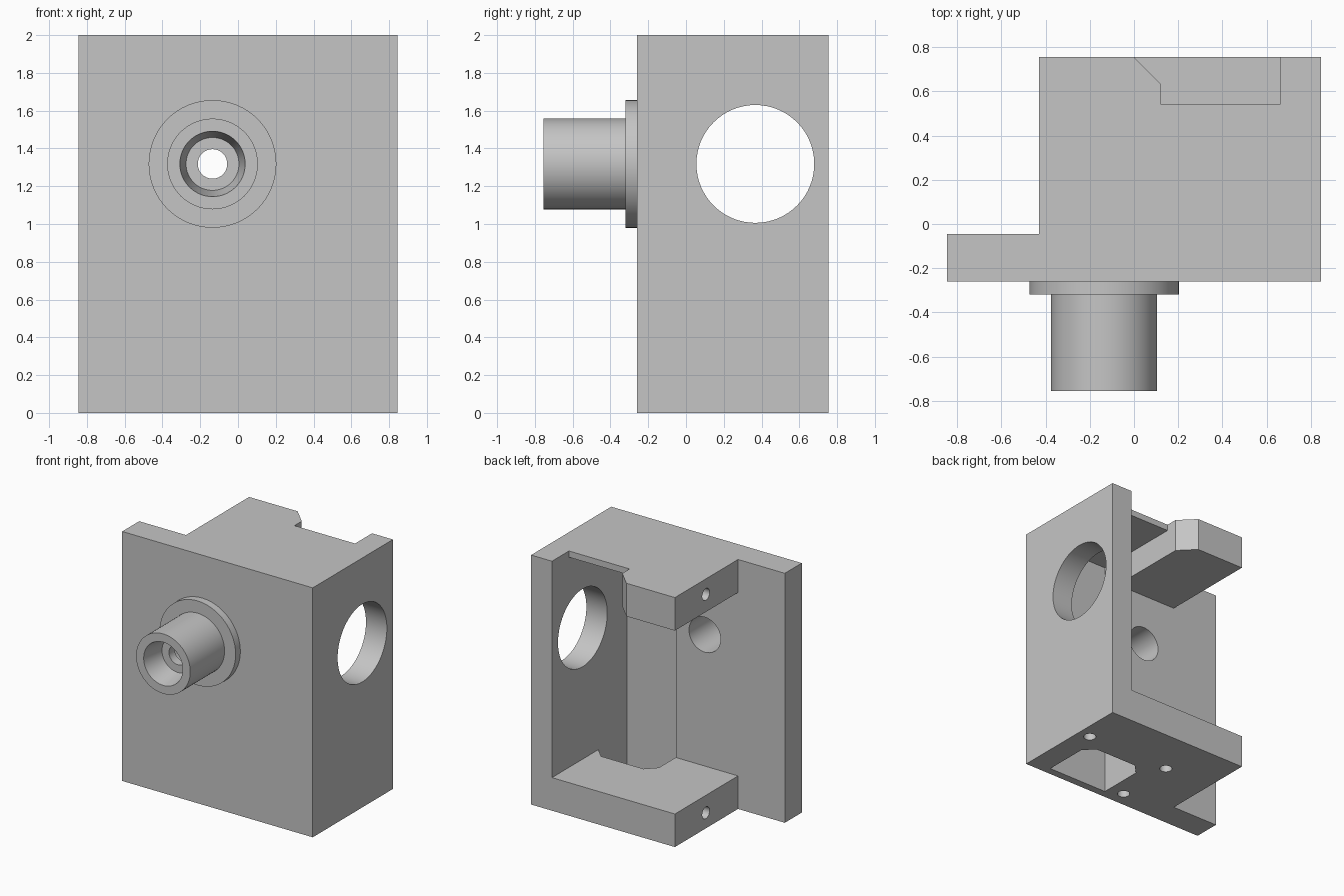
import bpy, bmesh, math
from mathutils import Matrix, Vector

old = bpy.data.objects.get("Cube")
if old:
    bpy.data.objects.remove(old, do_unlink=True)

grey = bpy.data.materials.new("light_grey")
grey.use_nodes = True
grey.diffuse_color = (0.56, 0.56, 0.56, 1)
grey.node_tree.nodes["Principled BSDF"].inputs["Base Color"].default_value = (0.56, 0.56, 0.56, 1)


def make(name, bm):
    bmesh.ops.recalc_face_normals(bm, faces=bm.faces)
    mesh = bpy.data.meshes.new(name)
    bm.to_mesh(mesh)
    bm.free()
    mesh.materials.append(grey)
    obj = bpy.data.objects.new(name, mesh)
    bpy.context.collection.objects.link(obj)
    return obj


def prism(name, outline, z0, z1):
    bm = bmesh.new()
    face = bm.faces.new([bm.verts.new((x, y, z0)) for x, y in outline])
    top = bmesh.ops.extrude_face_region(bm, geom=[face])
    verts = [g for g in top["geom"] if isinstance(g, bmesh.types.BMVert)]
    bmesh.ops.translate(bm, verts=verts, vec=(0, 0, z1 - z0))
    return make(name, bm)


def rect(x0, x1, y0, y1):
    return [(x0, y0), (x1, y0), (x1, y1), (x0, y1)]


def drill(name, start, end, radius):
    a, b = Vector(start), Vector(end)
    turn = (b - a).to_track_quat("Z", "Y").to_matrix().to_4x4()
    bm = bmesh.new()
    bmesh.ops.create_cone(bm, cap_ends=True, segments=64, radius1=radius, radius2=radius,
                          depth=(b - a).length,
                          matrix=Matrix.Translation((a + b) / 2) @ turn)
    return make(name, bm)


def cut(target, cutter):
    cutter.hide_render = True
    mod = target.modifiers.new("cut", "BOOLEAN")
    mod.operation = "DIFFERENCE"
    mod.solver = "EXACT"
    mod.object = cutter
    bpy.context.view_layer.objects.active = target
    bpy.ops.object.modifier_apply(modifier=mod.name)
    bpy.data.objects.remove(cutter, do_unlink=True)


def smooth(obj):
    bpy.ops.object.select_all(action="DESELECT")
    obj.select_set(True)
    bpy.context.view_layer.objects.active = obj
    bpy.ops.object.shade_smooth_by_angle(angle=math.radians(20))


BOSS_X, BOSS_Z = -0.135, 1.318
WALL = 0.66      # inner face of the side wall
STEP = 0.122     # side edge of the pocket
FLOOR = -0.197   # pocket floor in the front plate
HOLE_Y = 0.362

# Housing: front plate, side wall, top and bottom slabs
housing = prism("housing", [(-0.845, -0.26), (0.845, -0.26), (0.845, 0.755),
                            (-0.43, 0.755), (-0.43, -0.045), (-0.845, -0.045)], 0, 2)

# Open bay between the slabs
cut(housing, prism("bay", rect(-1, WALL, -0.045, 1), 0.265, 1.735))

# Pocket through the bottom slab, with clipped corners
cut(housing, prism("lower_pocket", [(STEP, FLOOR), (WALL, FLOOR), (WALL, 0.168), (0.578, 0.25),
                                    (0.204, 0.25), (STEP, 0.168)], -0.1, 1))

# Pocket under the top slab, leaving a thin skin
cut(housing, prism("upper_pocket", rect(STEP, WALL, FLOOR, 1), 1, 1.95))

# Notch at the back of the top slab
cut(housing, prism("notch", [(STEP, 0.54), (WALL, 0.54), (WALL, 0.9), (-0.145, 0.9),
                             (STEP, 0.633)], 1.5, 2.1))

# Round window in the side wall and bore behind the boss
cut(housing, drill("window", (0.5, 0.367, BOSS_Z), (1, 0.367, BOSS_Z), 0.312))
cut(housing, drill("bore", (BOSS_X, -0.4, BOSS_Z), (BOSS_X, 0.1, BOSS_Z), 0.14))

# Blind screw holes in the slab ends and the underside
for z in (0.125, 1.875):
    cut(housing, drill("end_hole", (-0.6, HOLE_Y, z), (-0.2, HOLE_Y, z), 0.047))
for x, y in ((0.74, HOLE_Y), (-0.01, HOLE_Y), (-0.01, -0.135)):
    cut(housing, drill("base_hole", (x, y, -0.1), (x, y, 0.2), 0.047))
smooth(housing)

# Flanged hollow boss, spun around its axis
profile = [(0.173, -0.755), (0.24, -0.755), (0.24, -0.32), (0.338, -0.32), (0.338, -0.26),
           (0.14, -0.26), (0.14, -0.5), (0.078, -0.5), (0.078, -0.57), (0.14, -0.57)]
bm = bmesh.new()
ring = [bm.verts.new((BOSS_X + r, y, BOSS_Z)) for r, y in profile]
edges = [bm.edges.new((ring[i - 1], ring[i])) for i in range(len(ring))]
bmesh.ops.spin(bm, geom=ring + edges, cent=(BOSS_X, 0, BOSS_Z), axis=(0, 1, 0),
               angle=math.tau, steps=64, use_merge=False)
bmesh.ops.remove_doubles(bm, verts=bm.verts, dist=0.0005)
smooth(make("flanged_boss", bm))
